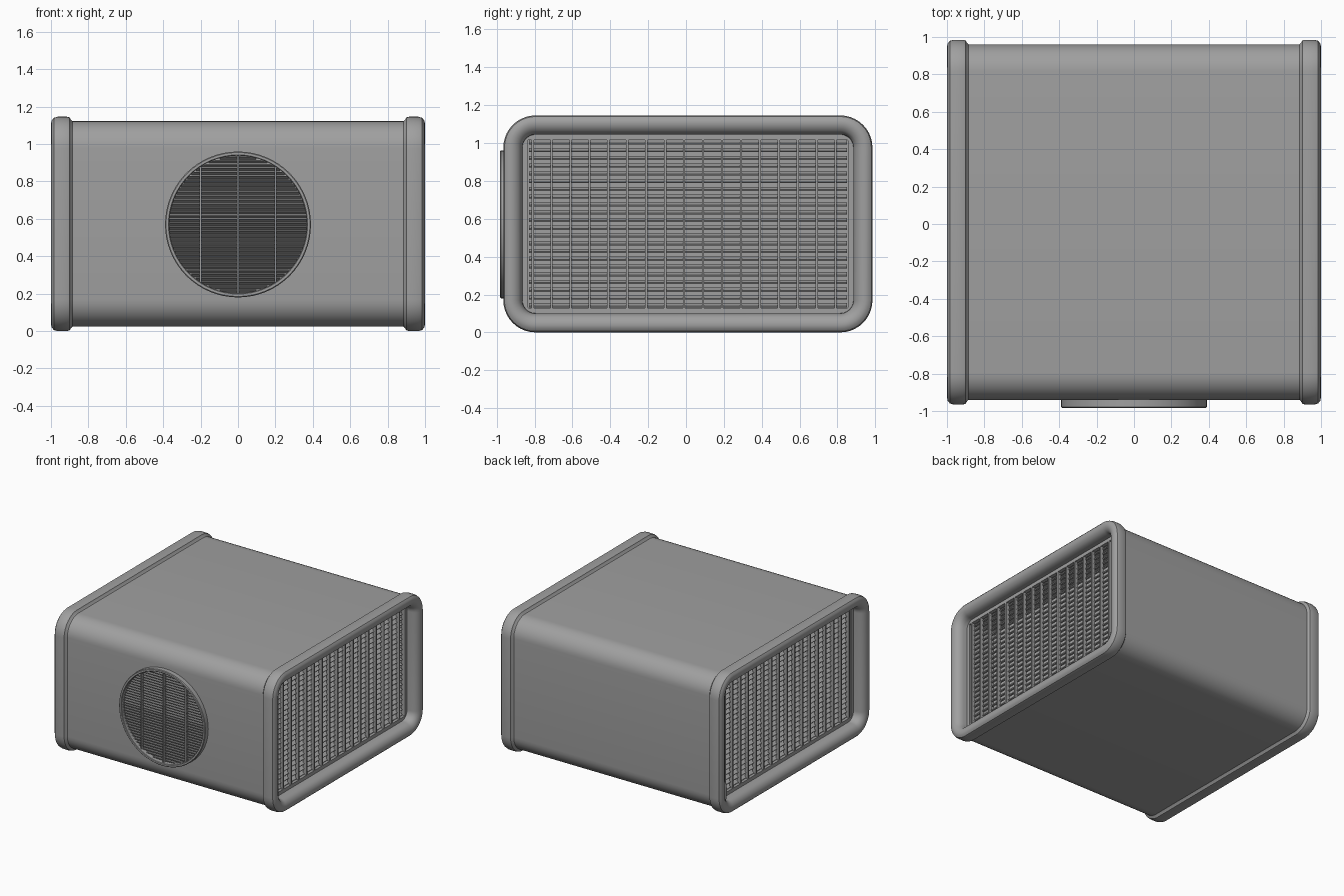
import bpy, bmesh, math
from mathutils import Matrix, Vector

old = bpy.data.objects.get("Cube")
if old:
    bpy.data.objects.remove(old)

grey = bpy.data.materials.new("grey metal")
grey.use_nodes = True
grey.diffuse_color = (0.35, 0.35, 0.35, 1)
grey.node_tree.nodes["Principled BSDF"].inputs["Base Color"].default_value = grey.diffuse_color

CY, CZ = 0.01, 0.573          # centre of the housing section
HY, HZ, R = 0.975, 0.573, 0.17  # outer half sizes and corner radius
VZ, VR = 0.57, 0.39           # round vent height and radius


def finish(bm, name, smooth=True):
    bmesh.ops.recalc_face_normals(bm, faces=bm.faces)
    mesh = bpy.data.meshes.new(name)
    bm.to_mesh(mesh)
    bm.free()
    mesh.materials.append(grey)
    ob = bpy.data.objects.new(name, mesh)
    bpy.context.collection.objects.link(ob)
    if smooth:
        bpy.ops.object.select_all(action='DESELECT')
        ob.select_set(True)
        bpy.context.view_layer.objects.active = ob
        bpy.ops.object.shade_smooth_by_angle(angle=math.radians(35))
    return ob


def section(x, inset, radius=None, steps=10):
    """Rounded rectangle across the housing at x."""
    hy, hz = HY - inset, HZ - inset
    r = max(R - inset, 0.004) if radius is None else radius
    pts = []
    for k, (sy, sz) in enumerate([(1, 1), (-1, 1), (-1, -1), (1, -1)]):
        for i in range(steps + 1):
            a = math.pi / 2 * (k + i / steps)
            pts.append((x, CY + sy * (hy - r) + r * math.cos(a),
                        CZ + sz * (hz - r) + r * math.sin(a)))
    return pts


def loft(name, loops, closed=False, cap=False):
    bm = bmesh.new()
    rings = [[bm.verts.new(p) for p in loop] for loop in loops]
    n = len(rings[0])
    pairs = list(zip(rings, rings[1:])) + ([(rings[-1], rings[0])] if closed else [])
    for a, b in pairs:
        for i in range(n):
            j = (i + 1) % n
            bm.faces.new((a[i], a[j], b[j], b[i]))
    if cap:
        bm.faces.new(rings[-1])
    return finish(bm, name)


def box(bm, centre, size, tilt=None):
    m = Matrix.Translation(Vector(centre))
    if tilt:
        m = m @ Matrix.Rotation(tilt[0], 4, tilt[1])
    bmesh.ops.create_cube(bm, size=1, matrix=m @ Matrix.Diagonal((*size, 1)))


# Main housing sleeve
loft("housing", [section(x, 0.024) for x in (-0.9, 0.9)])

# Rolled end rims, lined recess, grille frame and louvres on both ends
rim_profile = [(0.885, 0.024), (0.893, 0.016), (0.9, 0.004), (0.915, 0.0),
               (0.965, 0.0), (0.985, 0.006), (0.996, 0.02), (1.0, 0.038),
               (0.997, 0.058), (0.985, 0.08), (0.965, 0.094), (0.94, 0.1), (0.88, 0.102)]
for side, s in (("left", 1), ("right", -1)):
    loft(side + "_rim", [section(s * x, d) for x, d in rim_profile])
    loft(side + "_recess", [section(s * 0.9, 0.104), section(s * 0.65, 0.104)], cap=True)
    loft(side + "_grille_frame",
         [section(s * 0.91, 0.1), section(s * 0.91, 0.13, 0.004),
          section(s * 0.88, 0.13, 0.004), section(s * 0.88, 0.1)], closed=True)

    bm = bmesh.new()
    for i in range(17):
        box(bm, (s * 0.895, CY - 0.82 + i * 0.1, CZ), (0.03, 0.012, 0.89))
    finish(bm, side + "_vertical_vanes", False)

    bm = bmesh.new()
    for i in range(22):
        z = CZ - 0.43 + i * 0.041
        box(bm, (s * 0.875, CY, z), (0.035, 1.68, 0.008), (s * math.radians(25), 'Y'))
    finish(bm, side + "_horizontal_louvres", False)

# Round vent collar on the front
collar = [(VR, -0.93), (VR, -0.978), (VR - 0.005, -0.983),
          (VR - 0.018, -0.983), (VR - 0.022, -0.979), (VR - 0.022, -0.93)]
loft("vent_collar", [[(r * math.cos(a), y, VZ + r * math.sin(a))
                      for a in (2 * math.pi * i / 64 for i in range(64))]
                     for r, y in collar], closed=True)

# Vent slats trimmed to the circle
bm = bmesh.new()
inner = VR - 0.02
for i in range(-17, 18):
    z = i * 0.021
    half = math.sqrt(inner ** 2 - z ** 2)
    box(bm, (0, -0.95, VZ + z), (2 * half, 0.022, 0.005), (math.radians(-35), 'X'))
finish(bm, "vent_slats", False)

# Upright vent bars
bm = bmesh.new()
for x in (-0.2, 0, 0.2):
    half = math.sqrt(inner ** 2 - x ** 2)
    box(bm, (x, -0.953, VZ), (0.012, 0.03, 2 * half))
finish(bm, "vent_bars", False)

# Small oval button on the right rim
bm = bmesh.new()
bmesh.ops.create_uvsphere(bm, u_segments=20, v_segments=10, radius=1,
                          matrix=Matrix.Translation((-0.993, 0.91, 0.21))
                          @ Matrix.Diagonal((0.008, 0.016, 0.08, 1)))
finish(bm, "rim_button")
